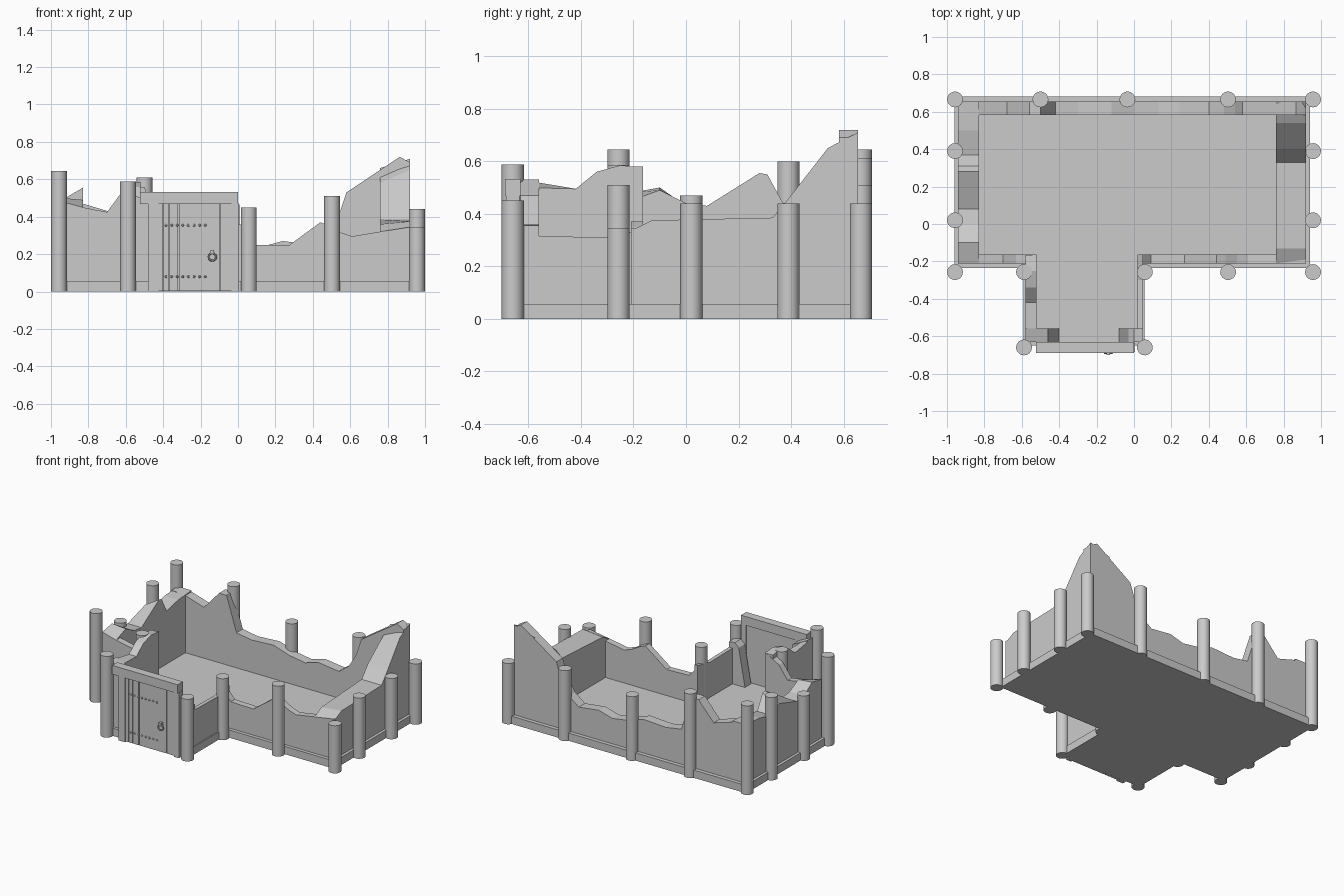
import bpy, bmesh, math
from mathutils import Matrix

if "Cube" in bpy.data.objects:
    bpy.data.objects.remove(bpy.data.objects["Cube"])

stone = bpy.data.materials.new("grey stone")
stone.diffuse_color = (0.6, 0.6, 0.6, 1)
stone.use_nodes = True
stone.node_tree.nodes["Principled BSDF"].inputs["Base Color"].default_value = stone.diffuse_color


def finish(name, bm):
    bmesh.ops.recalc_face_normals(bm, faces=bm.faces)
    me = bpy.data.meshes.new(name)
    bm.to_mesh(me)
    bm.free()
    me.materials.append(stone)
    ob = bpy.data.objects.new(name, me)
    bpy.context.collection.objects.link(ob)
    return ob


def box(name, x0, x1, y0, y1, z0, z1):
    bm = bmesh.new()
    m = Matrix.Translation(((x0 + x1) / 2, (y0 + y1) / 2, (z0 + z1) / 2))
    bmesh.ops.create_cube(bm, size=1, matrix=m @ Matrix.Diagonal((x1 - x0, y1 - y0, z1 - z0, 1)))
    return finish(name, bm)


def wall(name, axis, outer, inner, pts):
    """Broken wall along an axis; pts = (position, outer height[, inner height])."""
    bm = bmesh.new()
    rows = []
    for p in pts:
        t, zo, zi = p[0], p[1], p[-1]
        row = [(outer, 0.02), (outer, zo), (inner, zi), (inner, 0.02)]
        rows.append([bm.verts.new((t, w, z) if axis == 'x' else (w, t, z)) for w, z in row])
    for a, b in zip(rows, rows[1:]):
        for i in range(4):
            j = (i + 1) % 4
            bm.faces.new((a[i], a[j], b[j], b[i]))
    bm.faces.new(rows[0])
    bm.faces.new(rows[-1])
    return finish(name, bm)


# T-shaped base slab, its top is the floor
bm = bmesh.new()
outline = [(-0.96, -0.235), (-0.59, -0.235), (-0.59, -0.65), (0.055, -0.65),
           (0.055, -0.235), (0.94, -0.235), (0.94, 0.683), (-0.96, 0.683)]
face = bm.faces.new([bm.verts.new((x, y, 0)) for x, y in outline])
top = bmesh.ops.extrude_face_region(bm, geom=[face])
bmesh.ops.translate(bm, vec=(0, 0, 0.056),
                    verts=[v for v in top["geom"] if isinstance(v, bmesh.types.BMVert)])
if not any(f.normal.z != 0 and f.calc_center_median().z == 0 for f in bm.faces):
    bm.faces.new([v for v in bm.verts if v.co.z == 0])
finish("base_floor", bm)

# Ruined walls of the main room
wall("back_wall", 'x', 0.655, 0.583, [
    (-0.94, 0.48), (-0.83, 0.47), (-0.68, 0.425), (-0.56, 0.56), (-0.5, 0.56), (-0.42, 0.31),
    (-0.3, 0.29), (-0.12, 0.30), (0.0, 0.26), (0.13, 0.24), (0.24, 0.27), (0.4, 0.25),
    (0.48, 0.31), (0.54, 0.41), (0.58, 0.53), (0.865, 0.72), (0.92, 0.69)])
wall("right_wall", 'y', 0.92, 0.76, [
    (-0.21, 0.335, 0.32), (-0.13, 0.375, 0.36), (0.33, 0.385), (0.40, 0.47),
    (0.54, 0.65, 0.58), (0.655, 0.71, 0.66)])
wall("left_wall", 'y', -0.94, -0.83, [
    (-0.21, 0.48, 0.45), (-0.1, 0.5, 0.49), (-0.05, 0.465), (0.0, 0.44), (0.08, 0.43),
    (0.28, 0.49, 0.555), (0.31, 0.48, 0.55), (0.37, 0.44), (0.5, 0.47), (0.655, 0.48)])
wall("front_left_wall", 'x', -0.21, -0.163, [
    (-0.94, 0.48), (-0.83, 0.45), (-0.70, 0.425), (-0.63, 0.52), (-0.52, 0.58)])
wall("front_right_wall", 'x', -0.21, -0.163, [
    (0.02, 0.33), (0.09, 0.25), (0.27, 0.245), (0.44, 0.37), (0.49, 0.35), (0.55, 0.315),
    (0.61, 0.295), (0.76, 0.32), (0.92, 0.345)])

# Ruined walls of the porch
wall("porch_left_wall", 'y', -0.58, -0.52, [
    (-0.63, 0.53, 0.50), (-0.42, 0.495), (-0.34, 0.56), (-0.25, 0.585), (-0.165, 0.575)])
wall("porch_right_wall", 'y', 0.048, 0.02, [
    (-0.63, 0.355), (-0.57, 0.315), (-0.3, 0.31), (-0.163, 0.34)])
wall("porch_front_left_stub", 'x', -0.63, -0.56, [
    (-0.58, 0.53), (-0.46, 0.47), (-0.40, 0.06)])
wall("porch_front_right_stub", 'x', -0.63, -0.56, [
    (-0.08, 0.06), (-0.03, 0.33), (0.0, 0.36), (0.048, 0.355)])

# Round pillars: x, y, height
pillars = [(-0.957, 0.666, 0.645), (-0.5, 0.666, 0.61), (-0.035, 0.666, 0.465),
           (0.503, 0.666, 0.51), (0.957, 0.666, 0.44), (-0.957, 0.39, 0.6),
           (-0.957, 0.02, 0.47), (-0.957, -0.257, 0.645), (-0.588, -0.257, 0.585),
           (0.058, -0.257, 0.445), (0.503, -0.257, 0.51), (0.957, -0.257, 0.345),
           (0.957, 0.02, 0.44), (0.957, 0.39, 0.44), (-0.588, -0.66, 0.588), (0.058, -0.66, 0.45)]
for i, (x, y, h) in enumerate(pillars):
    bm = bmesh.new()
    bmesh.ops.create_cone(bm, cap_ends=True, segments=32, radius1=0.042, radius2=0.042,
                          depth=h, matrix=Matrix.Translation((x, y, h / 2)))
    ob = finish(f"pillar_{i + 1}", bm)
    bpy.ops.object.select_all(action='DESELECT')
    ob.select_set(True)
    bpy.context.view_layer.objects.active = ob
    bpy.ops.object.shade_smooth_by_angle(angle=math.radians(40))

# Door frame and planks with narrow gaps
box("door_lintel", -0.525, 0.0, -0.69, -0.63, 0.468, 0.532)
box("door_post_left", -0.48, -0.425, -0.685, -0.635, 0, 0.47)
box("door_post_right", -0.035, 0.005, -0.685, -0.635, 0, 0.47)
box("door_backing", -0.43, -0.03, -0.662, -0.642, 0.002, 0.47)
gaps = [-0.425, -0.40, -0.365, -0.315, -0.094]
ends = [-0.404, -0.371, -0.321, -0.10, -0.035]
for i, (a, b) in enumerate(zip(gaps, ends)):
    box(f"door_plank_{i + 1}", a, b, -0.678, -0.66, 0.004, 0.47)

# Rivet rows on the door
for z in (0.08, 0.354):
    for i in range(8):
        bm = bmesh.new()
        bmesh.ops.create_uvsphere(bm, u_segments=8, v_segments=6, radius=0.007,
                                  matrix=Matrix.Translation((-0.385 + i * 0.03, -0.678, z)))
        finish("door_rivet", bm)

# Ring handle with its knob
bpy.ops.mesh.primitive_torus_add(location=(-0.137, -0.69, 0.185), rotation=(math.pi / 2, 0, 0),
                                 major_radius=0.02, minor_radius=0.005,
                                 major_segments=20, minor_segments=8)
ring = bpy.context.object
ring.name = "door_ring"
ring.data.materials.append(stone)
bpy.ops.object.shade_smooth_by_angle()
box("ring_mount", -0.146, -0.128, -0.7, -0.675, 0.2, 0.222)
